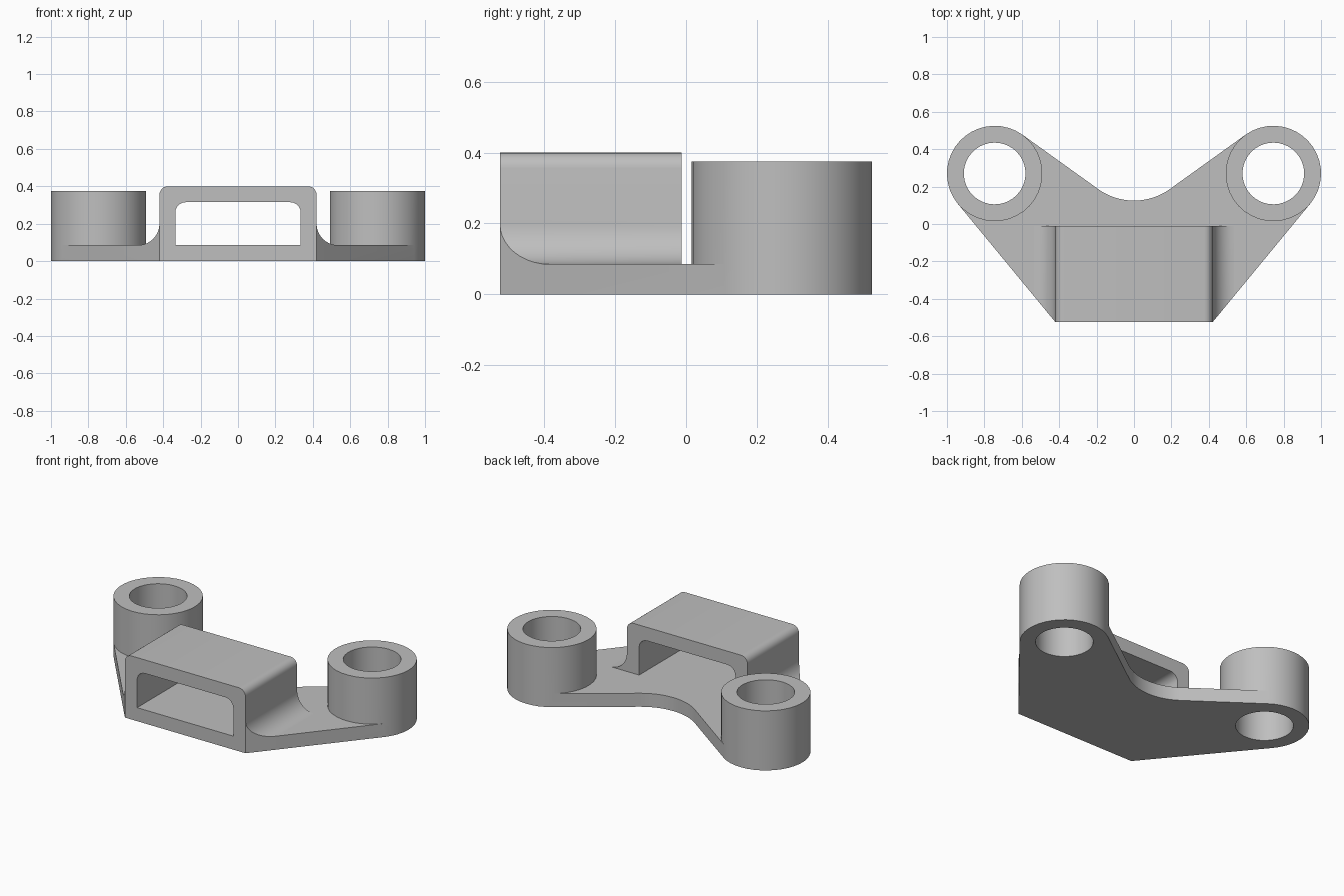
import bpy, bmesh
from math import sin, cos, pi, radians, atan2, acos, hypot

cube = bpy.data.objects.get("Cube")
if cube:
    bpy.data.objects.remove(cube, do_unlink=True)

# Main dimensions
PLATE, BOSS_H = 0.085, 0.375
CX, CY, R, HOLE = 0.745, 0.27, 0.255, 0.165
HALF_W, FRONT, BACK = 0.42, -0.525, -0.012
TOP, FILLET = 0.40, 0.115

grey = bpy.data.materials.new("plain grey")
grey.use_nodes = True
grey.diffuse_color = (0.52, 0.52, 0.52, 1)
grey.node_tree.nodes["Principled BSDF"].inputs["Base Color"].default_value = grey.diffuse_color


def arc(cx, cy, r, a0, a1, n):
    steps = [a0 + (a1 - a0) * i / n for i in range(n + 1)]
    return [(cx + r * cos(a), cy + r * sin(a)) for a in steps]


def face(bm, points):
    bm.faces.new([bm.verts.new(p) for p in points])


def strip(bm, low, high):
    """Quads between two matching rows of 3D points."""
    for i in range(len(low) - 1):
        face(bm, [low[i], low[i + 1], high[i + 1], high[i]])


def at(path, z):
    return [(x, y, z) for x, y in path]


def wall(bm, path, z0, z1):
    strip(bm, at(path, z0), at(path, z1))


def finish(bm, name):
    """Weld the half, mirror it across x and shade it."""
    bmesh.ops.remove_doubles(bm, verts=bm.verts, dist=0.0001)
    bmesh.ops.recalc_face_normals(bm, faces=bm.faces)
    mesh = bpy.data.meshes.new(name)
    bm.to_mesh(mesh)
    bm.free()
    mesh.materials.append(grey)
    ob = bpy.data.objects.new(name, mesh)
    bpy.context.collection.objects.link(ob)
    mirror = ob.modifiers.new("mirror", "MIRROR")
    mirror.use_clip = True
    bpy.ops.object.select_all(action="DESELECT")
    ob.select_set(True)
    bpy.context.view_layer.objects.active = ob
    bpy.ops.object.shade_smooth_by_angle(angle=radians(30))


# Tangent directions where the plate edges meet the boss
dx, dy = HALF_W - CX, FRONT - CY
a1 = atan2(dy, dx) + acos(R / hypot(dx, dy))
slope = radians(35.7)
a2 = pi / 2 + slope

# Base plate with a hollow boss at each end
outer = arc(CX, CY, R, a1, a2, 18)
inner = arc(CX, CY, R, a2, a1 + 2 * pi, 20)
ring = outer + inner[1:]
hole = [(CX + (x - CX) * HOLE / R, CY + (y - CY) * HOLE / R) for x, y in ring]
valley = arc(0, 0.453, 0.328, slope - pi / 2, -pi / 2, 8)
front_edge = [(0, FRONT), (HALF_W, FRONT), outer[0]]
outline = front_edge[:-1] + inner[::-1] + valley

bm = bmesh.new()
face(bm, at(outline, 0))
face(bm, at(outline, PLATE))
for edge in (front_edge, outer, [outer[-1]] + valley):
    wall(bm, edge, 0, PLATE)
wall(bm, ring, PLATE, BOSS_H)
wall(bm, hole, 0, BOSS_H)
for z in (0, BOSS_H):
    strip(bm, at(ring, z), at(hole, z))
finish(bm, "base_plate_with_bosses")

# Hollow bridge with filleted feet trimmed to the plate edge
tx, ty = outer[0]


def front_y(x):
    return FRONT + max(0, x - HALF_W) * (ty - FRONT) / (tx - HALF_W)


def ends(path):
    return [(x, front_y(x), z) for x, z in path], [(x, BACK, z) for x, z in path]


shell = [(0, TOP)] + arc(HALF_W - 0.045, TOP - 0.045, 0.045, pi / 2, 0, 6)
foot = arc(HALF_W + FILLET, PLATE + FILLET, FILLET, pi, 1.5 * pi, 10)
opening = [(HALF_W, PLATE), (0.335, PLATE)]
opening += arc(0.28, 0.26, 0.055, 0, pi / 2, 6) + [(0, 0.315)]

bm = bmesh.new()
strip(bm, *ends(shell + foot + opening))
for side in (0, 1):
    face(bm, ends(shell + foot[:1] + opening)[side])
    face(bm, ends(foot + opening[:1])[side])
finish(bm, "bridge")
